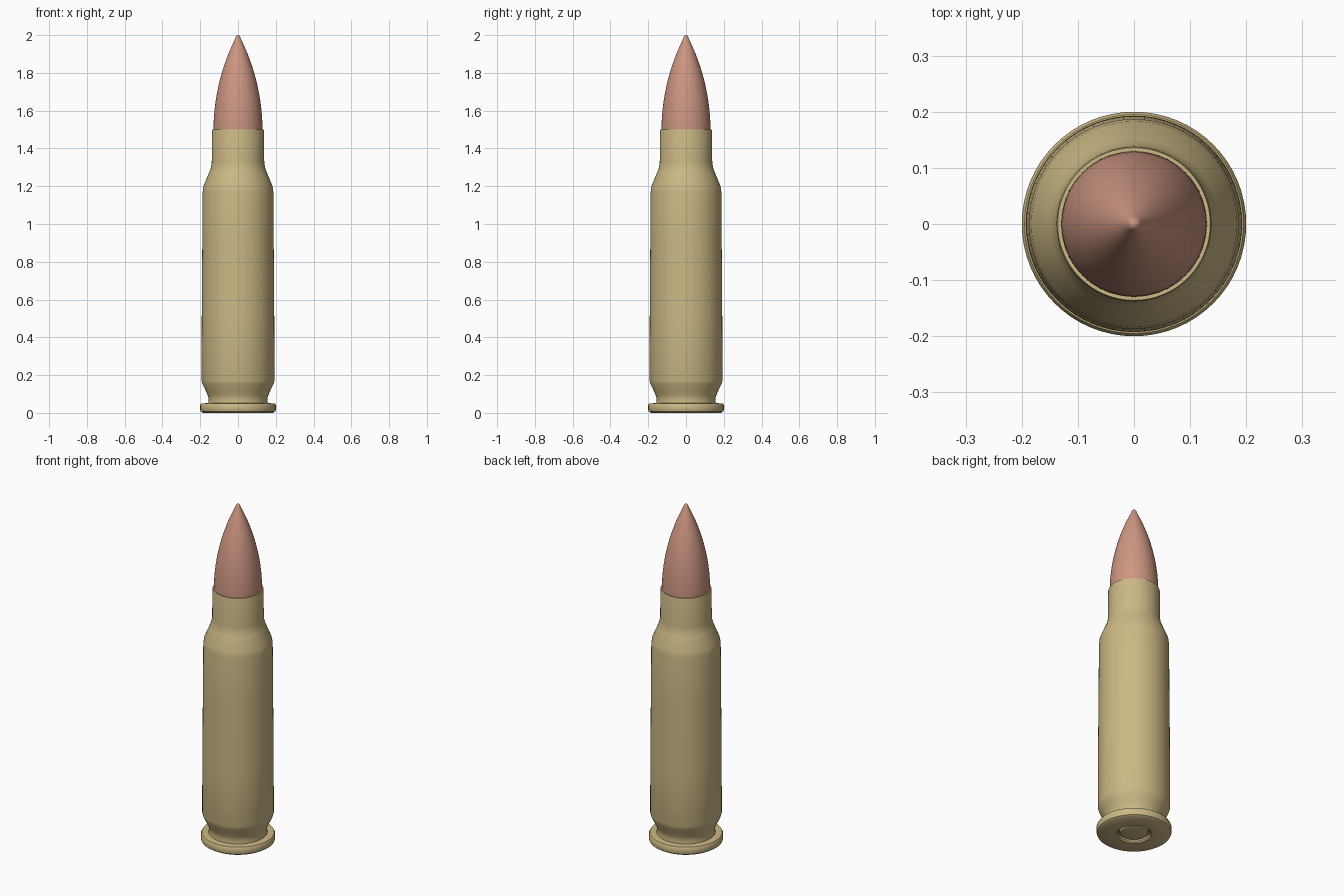
import bpy, bmesh, math

if "Cube" in bpy.data.objects:
    bpy.data.objects.remove(bpy.data.objects["Cube"])

SIDES = 64


def material(name, rgb):
    m = bpy.data.materials.new(name)
    m.diffuse_color = (*rgb, 1)
    m.use_nodes = True
    m.node_tree.nodes["Principled BSDF"].inputs["Base Color"].default_value = m.diffuse_color
    return m


def lathe(name, profile, mat):
    """Spin an (r, z) profile round z; ends at r = 0 close to a point."""
    bm = bmesh.new()
    rings = []
    for r, z in profile:
        if r == 0:
            rings.append([bm.verts.new((0, 0, z))] * SIDES)
        else:
            rings.append([bm.verts.new((r * math.cos(2 * math.pi * i / SIDES),
                                        r * math.sin(2 * math.pi * i / SIDES), z))
                          for i in range(SIDES)])
    for a, b in zip(rings, rings[1:]):
        for i in range(SIDES):
            j = (i + 1) % SIDES
            bm.faces.new(list(dict.fromkeys((a[i], a[j], b[j], b[i]))))
    bmesh.ops.recalc_face_normals(bm, faces=bm.faces)
    me = bpy.data.meshes.new(name)
    bm.to_mesh(me)
    bm.free()
    me.materials.append(mat)
    ob = bpy.data.objects.new(name, me)
    bpy.context.collection.objects.link(ob)
    bpy.ops.object.select_all(action='DESELECT')
    ob.select_set(True)
    bpy.context.view_layer.objects.active = ob
    bpy.ops.object.shade_smooth_by_angle(angle=math.radians(35))
    return ob


brass = material("brass", (0.60, 0.48, 0.235))
copper = material("copper", (0.61, 0.305, 0.223))

# Case: primer pocket, rim, extractor groove, body, shoulder, neck, mouth
lathe("case", [
    (0, 0.02), (0.086, 0.02), (0.086, 0.008), (0.095, 0.0),
    (0.185, 0.0), (0.197, 0.008), (0.20, 0.016), (0.20, 0.042), (0.195, 0.05),
    (0.158, 0.052), (0.155, 0.075), (0.160, 0.092), (0.172, 0.12),
    (0.188, 0.152), (0.193, 0.17), (0.192, 0.5), (0.189, 0.9), (0.187, 1.17),
    (0.183, 1.20), (0.152, 1.275), (0.143, 1.30), (0.139, 1.33),
    (0.138, 1.492), (0.136, 1.50), (0.129, 1.50), (0.129, 1.46), (0, 1.46),
], brass)

# Primer: slightly domed disc in the pocket
lathe("primer", [(0, 0.004), (0.06, 0.004), (0.072, 0.008),
                 (0.078, 0.02), (0, 0.02)], brass)

# Bullet: tangent ogive with a small rounded tip
radius, base, length = 0.13, 1.49, 0.52
rho = (radius ** 2 + length ** 2) / (2 * radius)
profile = [(0, 1.465), (radius, 1.465)]
for i in range(19):
    h = 0.49 * i / 18
    profile.append((math.sqrt(rho ** 2 - h ** 2) - rho + radius, base + h))
profile += [(0.0125, 1.989), (0.0085, 1.996), (0.004, 1.999), (0, 2.0)]
lathe("bullet", profile, copper)
